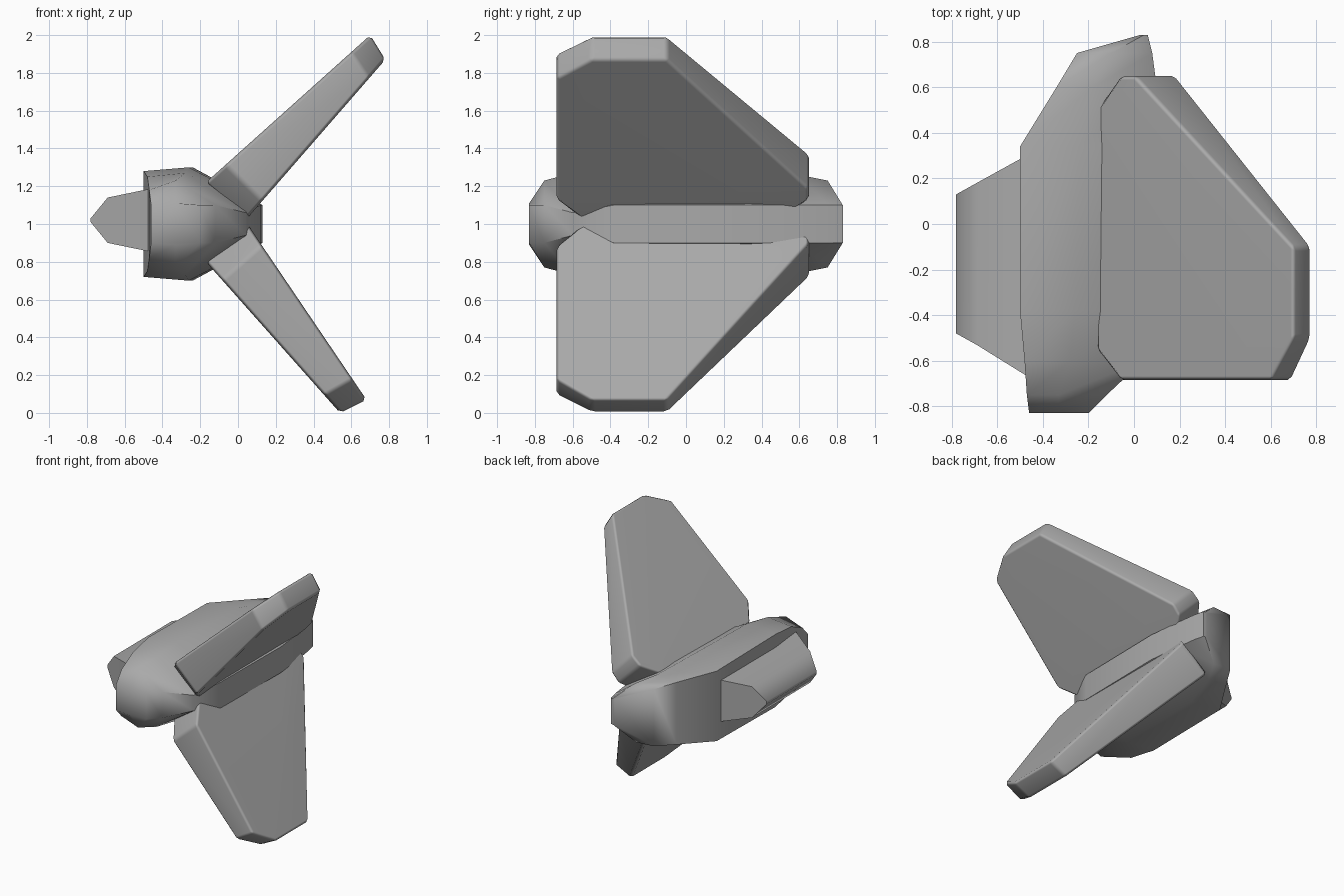
import bpy
import bmesh
from mathutils import Vector

cube = bpy.data.objects.get("Cube")
if cube:
    bpy.data.objects.remove(cube, do_unlink=True)

grey = bpy.data.materials.new("plain grey")
grey.use_nodes = True
COLOUR = (0.4, 0.4, 0.4, 1)
grey.diffuse_color = COLOUR
grey.node_tree.nodes["Principled BSDF"].inputs["Base Color"].default_value = COLOUR


def loft(name, rings, smooth_angle, bevel=0.0):
    """Skin a list of equal-length closed rings and cap both ends."""
    bm = bmesh.new()
    loops = [[bm.verts.new(p) for p in ring] for ring in rings]
    n = len(loops[0])
    for a, b in zip(loops, loops[1:]):
        for i in range(n):
            j = (i + 1) % n
            bm.faces.new((a[i], a[j], b[j], b[i]))
    bm.faces.new(loops[0])
    bm.faces.new(loops[-1])
    bmesh.ops.recalc_face_normals(bm, faces=bm.faces)
    mesh = bpy.data.meshes.new(name)
    bm.to_mesh(mesh)
    bm.free()
    mesh.materials.append(grey)
    obj = bpy.data.objects.new(name, mesh)
    bpy.context.collection.objects.link(obj)
    bpy.ops.object.select_all(action='DESELECT')
    obj.select_set(True)
    bpy.context.view_layer.objects.active = obj
    if bevel:
        mod = obj.modifiers.new("soft_edges", 'BEVEL')
        mod.width = bevel
        mod.segments = 1
        bpy.ops.object.modifier_apply(modifier=mod.name)
    bpy.ops.object.shade_smooth_by_angle(angle=smooth_angle)
    if bevel:
        obj.modifiers.new("even_shading", 'WEIGHTED_NORMAL')
    return obj


# Body: six-sided sections along y (left, middle, right x; then half heights)
SECTIONS = [
    (-0.83, -0.46, -0.33, -0.20, 0.10, 0.11, 0.10),
    (-0.75, -0.47, -0.33, -0.12, 0.18, 0.23, 0.10),
    (-0.60, -0.48, -0.28, 0.04, 0.25, 0.27, 0.06),
    (-0.38, -0.50, -0.26, 0.12, 0.28, 0.30, 0.10),
    (0.34, -0.50, -0.24, 0.13, 0.27, 0.30, 0.10),
    (0.60, -0.34, -0.18, 0.10, 0.24, 0.26, 0.10),
    (0.75, -0.25, -0.10, 0.08, 0.22, 0.23, 0.10),
    (0.83, 0.03, 0.045, 0.06, 0.10, 0.10, 0.10),
]
rings = []
for y, xl, xm, xr, hl, hm, hr in SECTIONS:
    top = [(xl, y, 1 + hl), (xm, y, 1 + hm), (xr, y, 1 + hr)]
    bottom = [(x, y, 2 - z) for x, y, z in reversed(top)]
    rings.append(top + bottom)
loft("body", rings, 0.9)


# Wings: an eight-sided planform carried on two converging edge lines
def wing(name, outer, inner, back_t):
    plan = [(0, -0.55), (0.12, -0.685), (0.885, -0.685), (1, -0.5),
            (1, -0.1), (back_t, 0.65), (back_t * 0.6, 0.65), (0, 0.5)]

    def side(line):
        a, b = (Vector((x, 0, z)) for x, z in line)
        return [a.lerp(b, t) + Vector((0, y, 0)) for t, y in plan]

    loft(name, [side(outer), side(inner)], 0.95, 0.018)


wing("upper_wing", [(-0.17, 1.22), (0.70, 2.0)], [(0.04, 1.02), (0.78, 1.87)], 0.20)
wing("lower_wing", [(-0.17, 0.80), (0.54, 0.0)], [(0.05, 1.0), (0.68, 0.07)], 0.11)

# Small side fin: tapers outward to a blunt ridge
rings = []
for x, y0, y1, z0, z1 in [(-0.40, -0.71, 0.34, 0.84, 1.20),
                          (-0.69, -0.53, 0.18, 0.90, 1.14),
                          (-0.78, -0.48, 0.13, 1.01, 1.03)]:
    rings.append([(x, y0, z0), (x, y1, z0), (x, y1, z1), (x, y0, z1)])
loft("side_fin", rings, 0.95)
